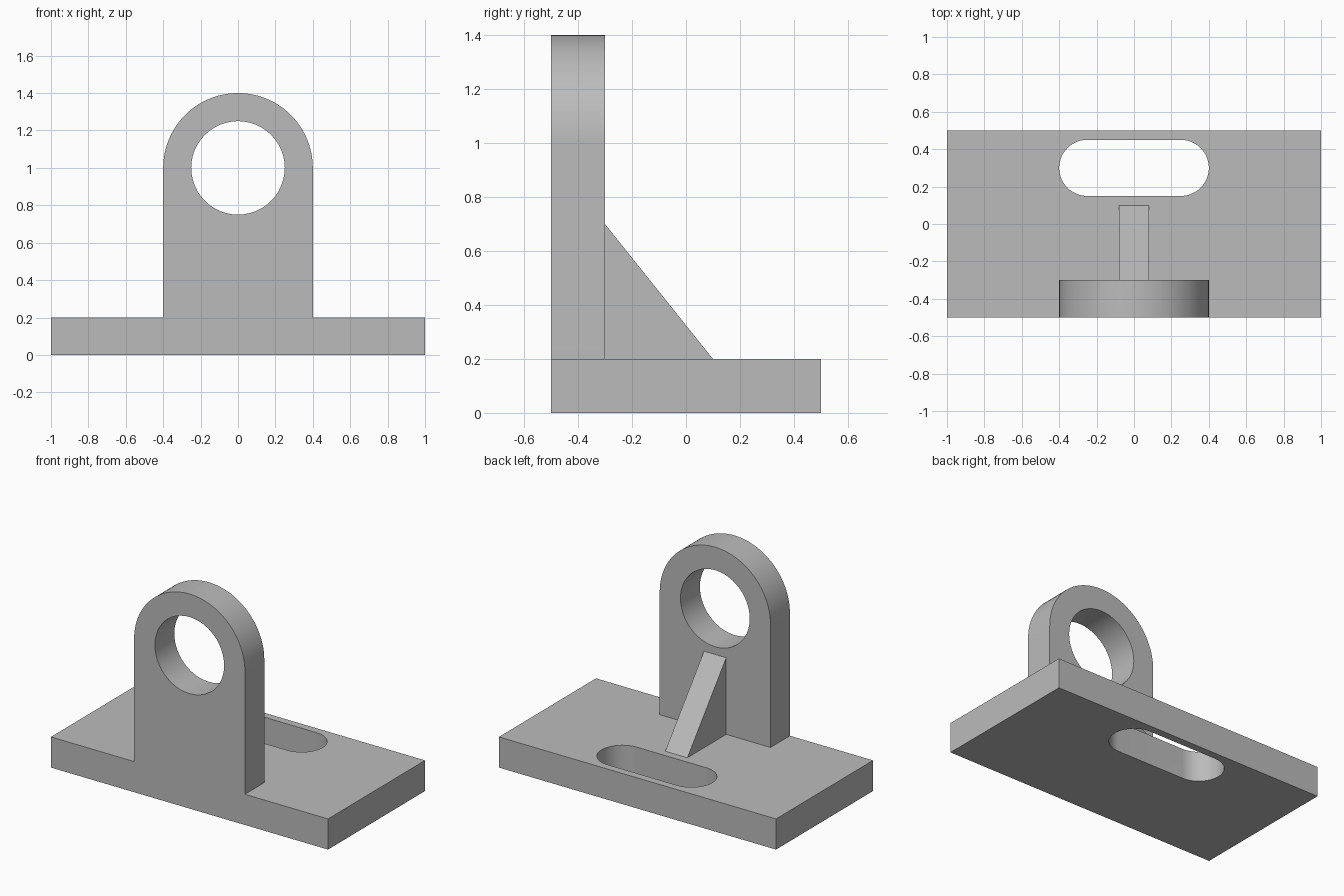
import bpy, bmesh, math
from mathutils import Vector

default = bpy.data.objects.get("Cube")
if default:
    bpy.data.objects.remove(default, do_unlink=True)

# One plain grey for the whole casting
grey = bpy.data.materials.new("plain_grey")
grey.use_nodes = True
colour = (0.5, 0.5, 0.5, 1)
grey.diffuse_color = colour
grey.node_tree.nodes["Principled BSDF"].inputs["Base Color"].default_value = colour


def arc(cx, cy, radius, start, end, steps=48):
    """Points along a circular arc, angles in degrees."""
    angles = [math.radians(start + (end - start) * i / steps) for i in range(steps + 1)]
    return [(cx + radius * math.cos(a), cy + radius * math.sin(a)) for a in angles]


def prism(name, profile, axis, low, high):
    """Extrude a closed 2D profile along one axis to make a solid."""
    place = {"x": lambda a, b, d: (d, a, b),
             "y": lambda a, b, d: (a, d, b),
             "z": lambda a, b, d: (a, b, d)}[axis]
    bm = bmesh.new()
    face = bm.faces.new([bm.verts.new(place(a, b, low)) for a, b in profile])
    swept = bmesh.ops.extrude_face_region(bm, geom=[face])["geom"]
    bmesh.ops.translate(bm, vec=Vector(place(0, 0, high - low)),
                        verts=[v for v in swept if isinstance(v, bmesh.types.BMVert)])
    bmesh.ops.recalc_face_normals(bm, faces=bm.faces)
    mesh = bpy.data.meshes.new(name)
    bm.to_mesh(mesh)
    bm.free()
    mesh.materials.append(grey)
    obj = bpy.data.objects.new(name, mesh)
    bpy.context.collection.objects.link(obj)
    return obj


def combine(target, tool, operation):
    """Apply a boolean to the target and discard the tool."""
    mod = target.modifiers.new(tool.name, "BOOLEAN")
    mod.operation, mod.solver, mod.object = operation, "EXACT", tool
    bpy.context.view_layer.objects.active = target
    bpy.ops.object.modifier_apply(modifier=mod.name)
    bpy.data.objects.remove(tool, do_unlink=True)


# Solid parts: flat base, round-topped upright, triangular rib
bracket = prism("mounting_bracket", [(-1, -0.5), (1, -0.5), (1, 0.5), (-1, 0.5)], "z", 0, 0.2)
upright = prism("upright", [(-0.4, 0.1), (0.4, 0.1)] + arc(0, 1, 0.4, 0, 180), "y", -0.5, -0.3)
rib = prism("rib", [(-0.4, 0.1), (0.1, 0.1), (0.1, 0.2), (-0.3, 0.7), (-0.4, 0.7)],
            "x", -0.08, 0.08)

# Openings: round bore through the upright, long slot through the base
bore = prism("bore", arc(0, 1, 0.25, 0, 360)[:-1], "y", -0.7, -0.1)
slot = prism("slot", arc(0.25, 0.3, 0.15, -90, 90) + arc(-0.25, 0.3, 0.15, 90, 270),
             "z", -0.2, 0.4)

for part in (upright, rib):
    combine(bracket, part, "UNION")
for opening in (bore, slot):
    combine(bracket, opening, "DIFFERENCE")

# Merge coplanar faces, then smooth only the curved walls
bm = bmesh.new()
bm.from_mesh(bracket.data)
bmesh.ops.remove_doubles(bm, verts=bm.verts, dist=0.0001)
bmesh.ops.dissolve_limit(bm, angle_limit=math.radians(0.5), verts=bm.verts, edges=bm.edges)
bm.to_mesh(bracket.data)
bm.free()
bpy.ops.object.select_all(action="DESELECT")
bracket.select_set(True)
bpy.context.view_layer.objects.active = bracket
bpy.ops.object.shade_smooth_by_angle(angle=math.radians(30))
